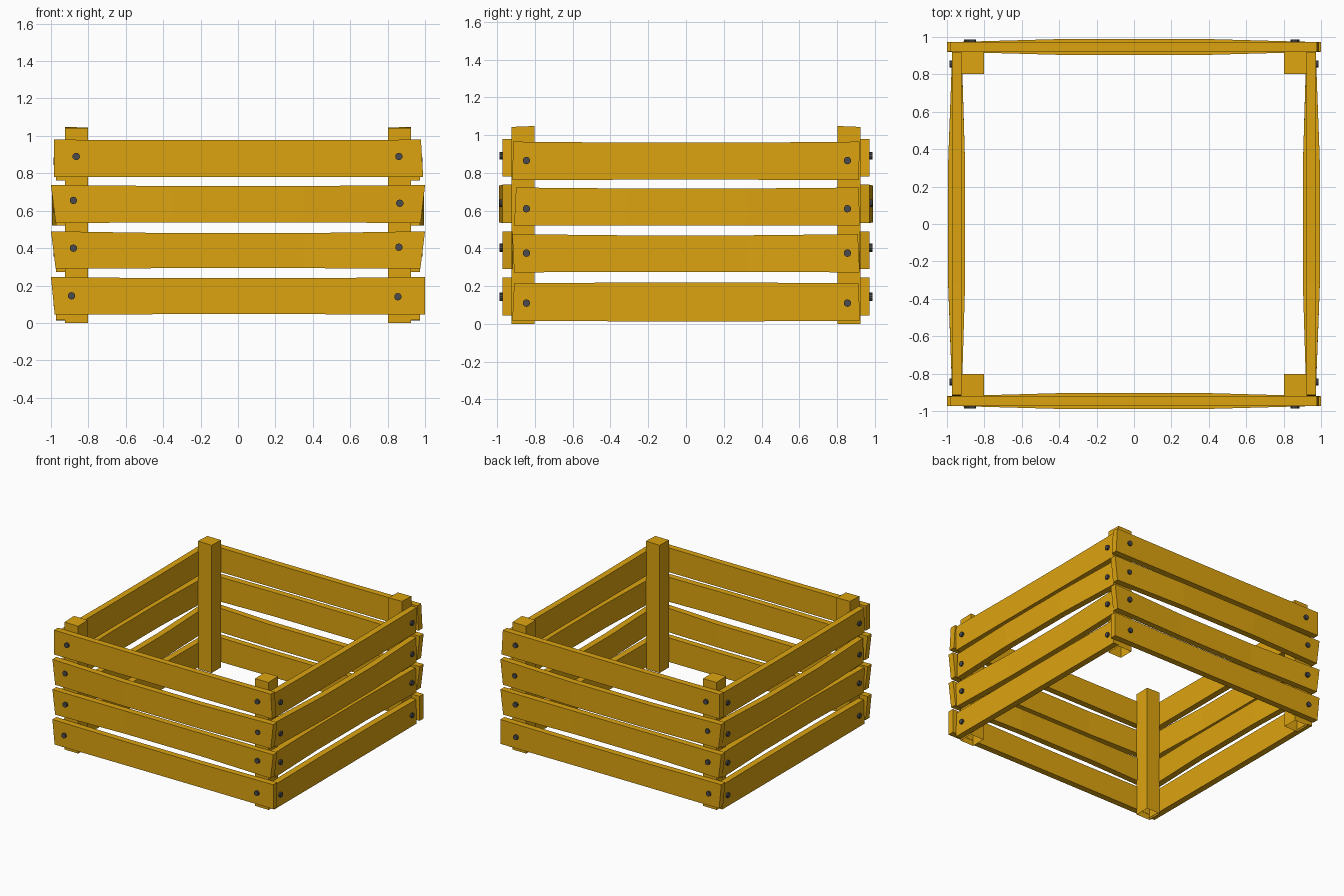
import bpy, bmesh, random
from math import pi
from mathutils import Matrix, Vector

if "Cube" in bpy.data.objects:
    bpy.data.objects.remove(bpy.data.objects["Cube"])

random.seed(4)


def material(name, col):
    m = bpy.data.materials.new(name)
    m.diffuse_color = (*col, 1)
    m.use_nodes = True
    m.node_tree.nodes["Principled BSDF"].inputs["Base Color"].default_value = m.diffuse_color
    return m


wood = material("wood", (0.72, 0.37, 0.005))
iron = material("iron", (0.07, 0.07, 0.075))


def finish(name, bm, mat, mirror):
    bmesh.ops.recalc_face_normals(bm, faces=bm.faces[:])
    me = bpy.data.meshes.new(name)
    bm.to_mesh(me)
    bm.free()
    me.materials.append(mat)
    ob = bpy.data.objects.new(name, me)
    bpy.context.collection.objects.link(ob)
    mod = ob.modifiers.new("mirror", "MIRROR")
    mod.use_axis = mirror
    mod.use_mirror_merge = False
    return ob


def slat(name, z0, z1, half_top, half_bot, bow, sag, turn, mirror):
    """Slightly bowed plank on the front, optionally turned to a side."""
    bm = bmesh.new()
    rings = []
    for u, mid in ((-1, 0), (-0.35, 1), (0.35, 1), (1, 0)):
        s = 0 if u < 0 else 1
        xt, xb = u * half_top[s], u * half_bot[s]
        yo, yi = -0.972 - bow * mid, -0.921 - bow * mid
        t, b = z1 - sag * mid, z0 + 0.3 * sag * mid
        pts = ((xt, yo, t), (xt, yi, t), (xb, yi, b), (xb, yo, b))
        rings.append([bm.verts.new(p) for p in pts])
    for a, c in zip(rings, rings[1:]):
        for i in range(4):
            j = (i + 1) % 4
            bm.faces.new((a[i], a[j], c[j], c[i]))
    bm.faces.new(rings[0])
    bm.faces.new(rings[-1])
    bm.transform(turn)
    finish(name, bm, wood, mirror)


def bolts(name, points, turn, mirror):
    bm = bmesh.new()
    for x, z in points:
        bmesh.ops.create_cone(bm, cap_ends=True, segments=10, radius1=0.02,
                              radius2=0.02, depth=0.03,
                              matrix=Matrix.Translation((x, -0.972, z)) @ Matrix.Rotation(pi / 2, 4, 'X'))
    bm.transform(turn)
    finish(name, bm, iron, mirror)


# Front and back slats: z0, z1, (top half lengths), (bottom half lengths), bow, sag
straight = Matrix.Identity(4)
along_y = (False, True, False)
front = [(0.045, 0.245, (1, 1), (0.98, 1), 0.0, 0.006),
         (0.290, 0.490, (1, 1), (0.975, 0.975), -0.018, 0.010),
         (0.535, 0.737, (1, 1), (0.975, 0.977), 0.018, 0.005),
         (0.780, 0.980, (0.985, 0.978), (0.985, 0.99), 0.0, 0.003)]
for i, f in enumerate(front):
    slat(f"front_back_slat_{i + 1}", *f, straight, along_y)
bolts("front_back_bolts", [(-0.865, 0.89), (0.86, 0.89), (-0.88, 0.655), (0.865, 0.64),
                           (-0.88, 0.40), (0.86, 0.405), (-0.89, 0.145), (0.855, 0.14)],
      straight, along_y)

# Left and right slats
turned = Matrix.Rotation(pi / 2, 4, 'Z')
along_x = (True, False, False)
side = [(0.015, 0.215, (0.91, 0.915), (0.92, 0.92), 0.0, -0.004),
        (0.273, 0.475, (0.92, 0.91), (0.91, 0.92), -0.018, 0.006),
        (0.520, 0.722, (0.90, 0.915), (0.91, 0.92), 0.022, 0.005),
        (0.762, 0.965, (0.915, 0.92), (0.92, 0.915), 0.0, 0.005)]
for i, f in enumerate(side):
    slat(f"side_slat_{i + 1}", *f, turned, along_x)
bolts("side_bolts", [(s * 0.85 + 0.005, z) for s in (-1, 1) for z in (0.865, 0.61, 0.375, 0.11)],
      turned, along_x)

# Corner posts: uneven tops, open undersides
bm = bmesh.new()
bmesh.ops.create_cube(bm, size=1)
for v in bm.verts:
    v.co = Vector((0.8625 + v.co.x * 0.123, 0.8625 + v.co.y * 0.121,
                   random.uniform(1.04, 1.06) if v.co.z > 0 else 0))
bmesh.ops.delete(bm, geom=[f for f in bm.faces if all(v.co.z == 0 for v in f.verts)],
                 context='FACES_ONLY')
finish("corner_posts", bm, wood, (True, True, False))
